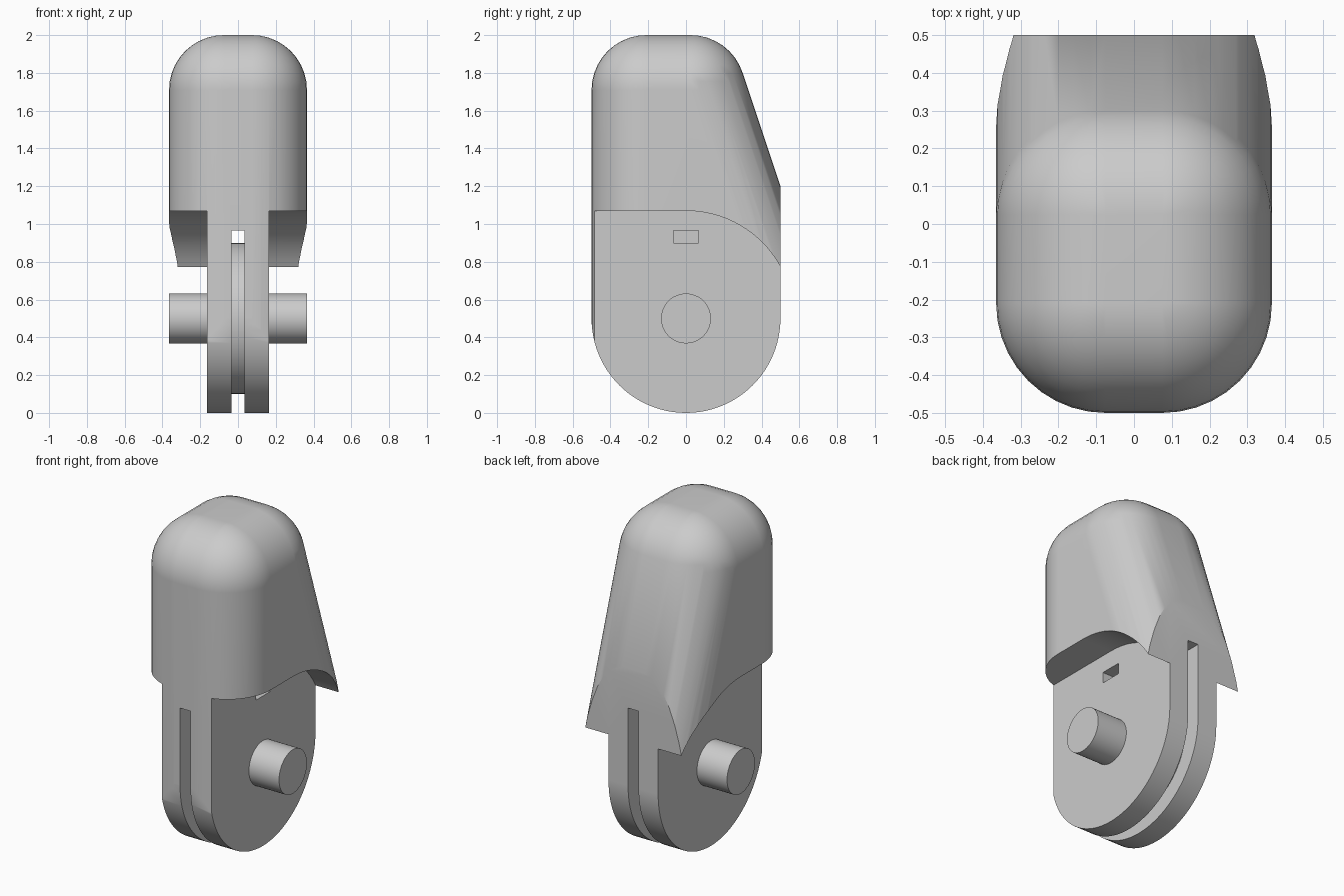
import bpy, bmesh, math
from mathutils import Matrix, Vector

if "Cube" in bpy.data.objects:
    bpy.data.objects.remove(bpy.data.objects["Cube"])

GREY = (0.6, 0.6, 0.6, 1)
grey = bpy.data.materials.new("plain grey")
grey.use_nodes = True
grey.diffuse_color = GREY
grey.node_tree.nodes["Principled BSDF"].inputs["Base Color"].default_value = GREY

HALF_WIDTH, PLATE, SLOT = 0.365, 0.165, 0.035
AXLE_Z, ROUND = 0.5, 0.29


def make(name, bm):
    bmesh.ops.recalc_face_normals(bm, faces=bm.faces)
    mesh = bpy.data.meshes.new(name)
    bm.to_mesh(mesh)
    bm.free()
    mesh.materials.append(grey)
    ob = bpy.data.objects.new(name, mesh)
    bpy.context.collection.objects.link(ob)
    return ob


def prism(name, outline, x0, x1):
    """Extrude a (y, z) outline from x0 to x1."""
    bm = bmesh.new()
    face = bm.faces.new([bm.verts.new((x0, y, z)) for y, z in outline])
    top = bmesh.ops.extrude_face_region(bm, geom=[face])["geom"]
    bmesh.ops.translate(bm, vec=(x1 - x0, 0, 0),
                        verts=[v for v in top if isinstance(v, bmesh.types.BMVert)])
    return make(name, bm)


def box(name, x0, x1, y0, y1, z0, z1):
    return prism(name, [(y0, z0), (y1, z0), (y1, z1), (y0, z1)], x0, x1)


def arc(radius, start, end, steps=48):
    """Points around the axle, angles in degrees from +y."""
    angles = [math.radians(start + (end - start) * i / steps) for i in range(steps + 1)]
    return [(radius * math.cos(a), AXLE_Z + radius * math.sin(a)) for a in angles]


def cut(ob, tool, operation="DIFFERENCE"):
    mod = ob.modifiers.new("cut", "BOOLEAN")
    mod.operation, mod.object, mod.solver = operation, tool, "EXACT"
    bpy.context.view_layer.objects.active = ob
    bpy.ops.object.modifier_apply(modifier=mod.name)
    bpy.data.objects.remove(tool)


def smooth(ob):
    bpy.ops.object.select_all(action="DESELECT")
    ob.select_set(True)
    bpy.context.view_layer.objects.active = ob
    bpy.ops.object.shade_smooth_by_angle(angle=math.radians(30))
    ob.modifiers.new("even shading", "WEIGHTED_NORMAL").keep_sharp = True


# Rounded block with a sloping back: hull around spheres at its corners
normal = Vector((0.6, 0.2)).normalized()
reach = normal.dot(Vector((0.5, 1.2))) - ROUND
bm = bmesh.new()
for z in (2 - ROUND, -0.6):
    back = (reach - normal.y * z) / normal.x
    for y in (ROUND - 0.5, back):
        for x in (ROUND - HALF_WIDTH, HALF_WIDTH - ROUND):
            bmesh.ops.create_uvsphere(bm, u_segments=40, v_segments=20, radius=ROUND,
                                      matrix=Matrix.Translation((x, y, z)))
hull = bmesh.ops.convex_hull(bm, input=bm.verts)
bmesh.ops.delete(bm, geom=list({v for v in hull["geom_interior"]
                                if isinstance(v, bmesh.types.BMVert)}), context="VERTS")
bmesh.ops.dissolve_limit(bm, angle_limit=0.005, verts=bm.verts, edges=bm.edges)
housing = make("housing", bm)

# Trim to a flat back and a half-round foot
cut(housing, prism("outline", arc(0.5, -180, 0) + [(0.5, 2.2), (-0.7, 2.2), (-0.7, AXLE_Z)],
                   -0.6, 0.6), "INTERSECT")

# Thin the lower part to a plate, leaving a curved skirt above it
recess = [(-0.7, 1.07)] + arc(0.57, 90, -90) + [(-0.7, -0.07)]
for side in (-1, 1):
    cut(housing, prism("recess", recess, side * PLATE, side * 0.6))

# Slot for the wheel and a small window on the left side
cut(housing, box("slot", -SLOT, SLOT, -0.7, 0.7, -0.1, 0.965))
cut(housing, box("window", 0, 0.25, -0.067, 0.067, 0.9, 0.965))
smooth(housing)

# Wheel in the slot and the axle stubs
smooth(prism("wheel", arc(0.4, 0, 360)[:-1], -SLOT, SLOT))
for side, label in ((-1, "right"), (1, "left")):
    smooth(prism(label + "_axle", arc(0.132, 0, 360)[:-1], side * SLOT, side * HALF_WIDTH))
